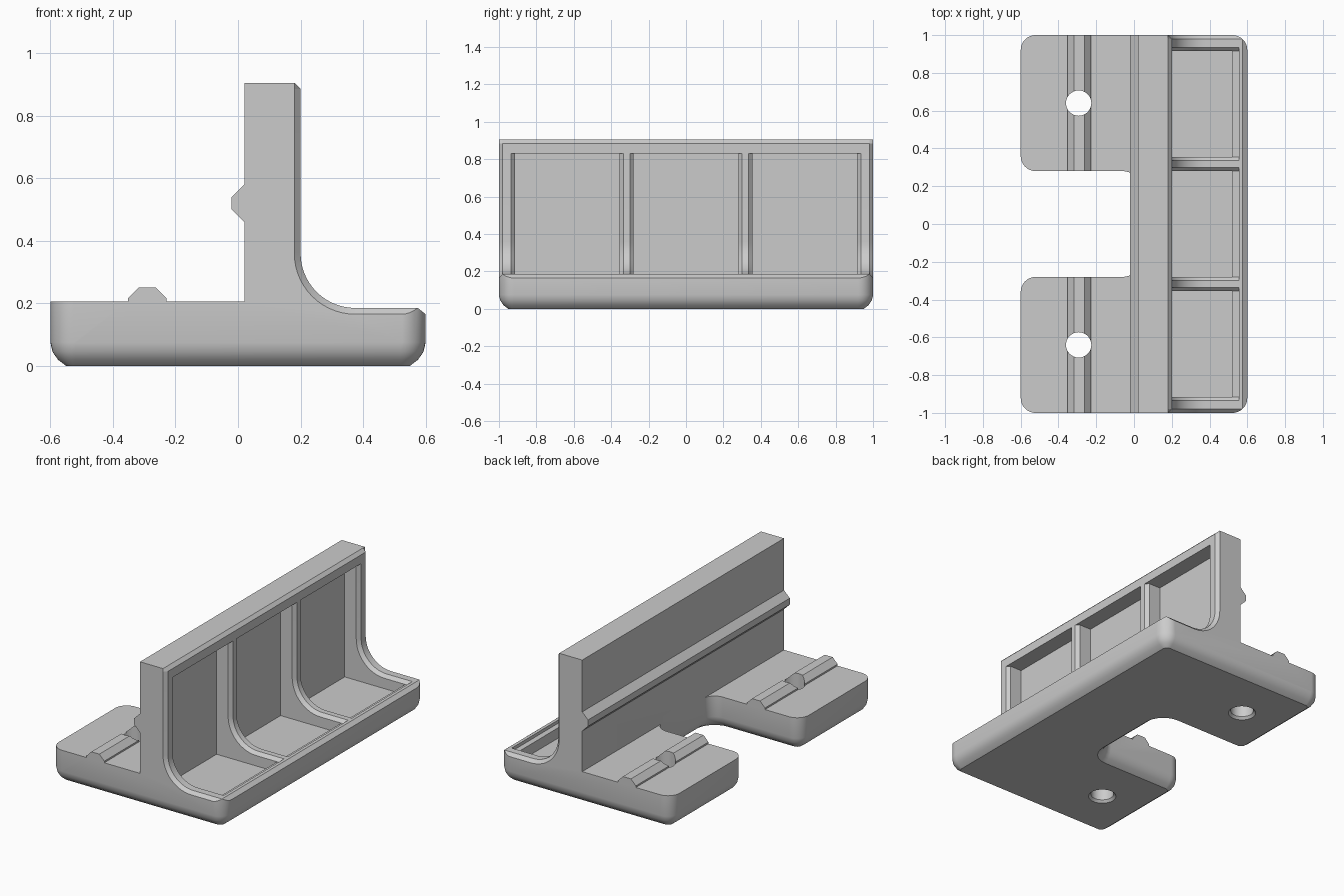
import bpy
import bmesh
from math import sin, cos, radians, tau
from mathutils import Vector

if "Cube" in bpy.data.objects:
    bpy.data.objects.remove(bpy.data.objects["Cube"])

grey = bpy.data.materials.new("light_grey")
grey.use_nodes = True
grey.diffuse_color = (0.6, 0.6, 0.6, 1)
grey.node_tree.nodes["Principled BSDF"].inputs["Base Color"].default_value = (0.6, 0.6, 0.6, 1)


def loft(name, sections):
    """Closed solid through a list of matching rings."""
    bm = bmesh.new()
    rings = [[bm.verts.new(p) for p in ring] for ring in sections]
    n = len(rings[0])
    for a, b in zip(rings, rings[1:]):
        for i in range(n):
            j = (i + 1) % n
            bm.faces.new((a[i], a[j], b[j], b[i]))
    bm.faces.new(rings[0])
    bm.faces.new(rings[-1])
    bmesh.ops.recalc_face_normals(bm, faces=bm.faces)
    mesh = bpy.data.meshes.new(name)
    bm.to_mesh(mesh)
    bm.free()
    mesh.materials.append(grey)
    obj = bpy.data.objects.new(name, mesh)
    bpy.context.collection.objects.link(obj)
    return obj


def box(name, x0, x1, y0, y1, z0, z1):
    return loft(name, [[(x0, y0, z), (x1, y0, z), (x1, y1, z), (x0, y1, z)] for z in (z0, z1)])


def combine(target, tool, operation):
    mod = target.modifiers.new("combine", 'BOOLEAN')
    mod.operation = operation
    mod.solver = 'EXACT'
    mod.object = tool
    bpy.context.view_layer.objects.active = target
    bpy.ops.object.modifier_apply(modifier=mod.name)
    bpy.data.objects.remove(tool)


def arc(cx, cy, r, start, end, steps=8):
    angles = [radians(start + (end - start) * i / steps) for i in range(steps + 1)]
    return [(cx + r * cos(a), cy + r * sin(a)) for a in angles]


def fillet(d):
    """Curve from wall face down to the base top, sunk by d."""
    return arc(0.375, 0.36, 0.175 + d, 180, 270, 14)


# Base footprint with notch: corner centre, start angle, turn direction
CORNERS = [(0.52, -0.9205, -90, 1), (0.52, 0.9205, 0, 1), (-0.52, 0.9205, 90, 1),
           (-0.52, 0.36, 180, 1), (-0.058, 0.2, 90, -1), (-0.058, -0.2, 0, -1),
           (-0.52, -0.36, 90, 1), (-0.52, -0.9205, 180, 1)]


def footprint(z, inset):
    ring = []
    for cx, cy, start, turn in CORNERS:
        ring += arc(cx, cy, 0.08 - turn * inset, start, start + turn * 90)
    return [(x, y, z) for x, y in ring]


envelope = loft("envelope", [footprint(z, d) for z, d in
                             [(0, 0.05), (0.02, 0.024), (0.045, 0.007), (0.075, 0), (0.3, 0)]])
combine(envelope, box("wall_space", -0.1, 0.8, -1.2, 1.2, 0.25, 1.2), 'UNION')


# Wall and base cross-section, including the locating ridges
def section(y, d):
    pts = [(-0.7, -0.1), (-0.7, 0.205), (-0.352, 0.205), (-0.352, 0.215), (-0.318, 0.25),
           (-0.262, 0.25), (-0.228, 0.215), (-0.228, 0.205), (0.02, 0.205),
           (0.02, 0.46), (-0.02, 0.5), (-0.02, 0.54), (0.02, 0.58),
           (0.02, 0.905), (0.18, 0.905), (0.2 - d, 0.885)]
    pts += fillet(d)
    pts += [(0.575 + d, 0.185 - d), (0.7, 0.085), (0.7, -0.1)]
    return [(x, y, z) for x, z in pts]


body = loft("bracket_body", [section(-1, 0.02), section(-0.98, 0),
                             section(0.98, 0), section(1, 0.02)])
combine(body, envelope, 'INTERSECT')


# Three pockets between ribs, with chamfered rib edges
def rib_section(y, d):
    pts = [(0.2 - d, 0.83)] + fillet(d) + [(0.555, 0.185 - d), (0.555, 0.83)]
    return [(x, y, z) for x, z in pts]


W = 0.28
for yc in (-0.635, 0, 0.635):
    chamfer = loft("rib_chamfer", [rib_section(yc - W - 0.04, -0.02), rib_section(yc - W, 0.02),
                                   rib_section(yc + W, 0.02), rib_section(yc + W + 0.04, -0.02)])
    combine(body, chamfer, 'DIFFERENCE')
    combine(body, box("pocket", 0.1, 0.52, yc - W, yc + W, 0.1, 0.83), 'DIFFERENCE')

# Screw holes, countersunk slightly underneath
for yc in (-0.64, 0.64):
    rings = [[(x, y, z) for x, y in arc(-0.293, yc, r, 0, 360, 32)[:-1]]
             for z, r in [(-0.01, 0.09), (0.015, 0.067), (0.4, 0.067)]]
    combine(body, loft("screw_hole", rings), 'DIFFERENCE')

bpy.ops.object.select_all(action='DESELECT')
body.select_set(True)
bpy.context.view_layer.objects.active = body
bpy.ops.object.shade_smooth_by_angle(angle=radians(30))
